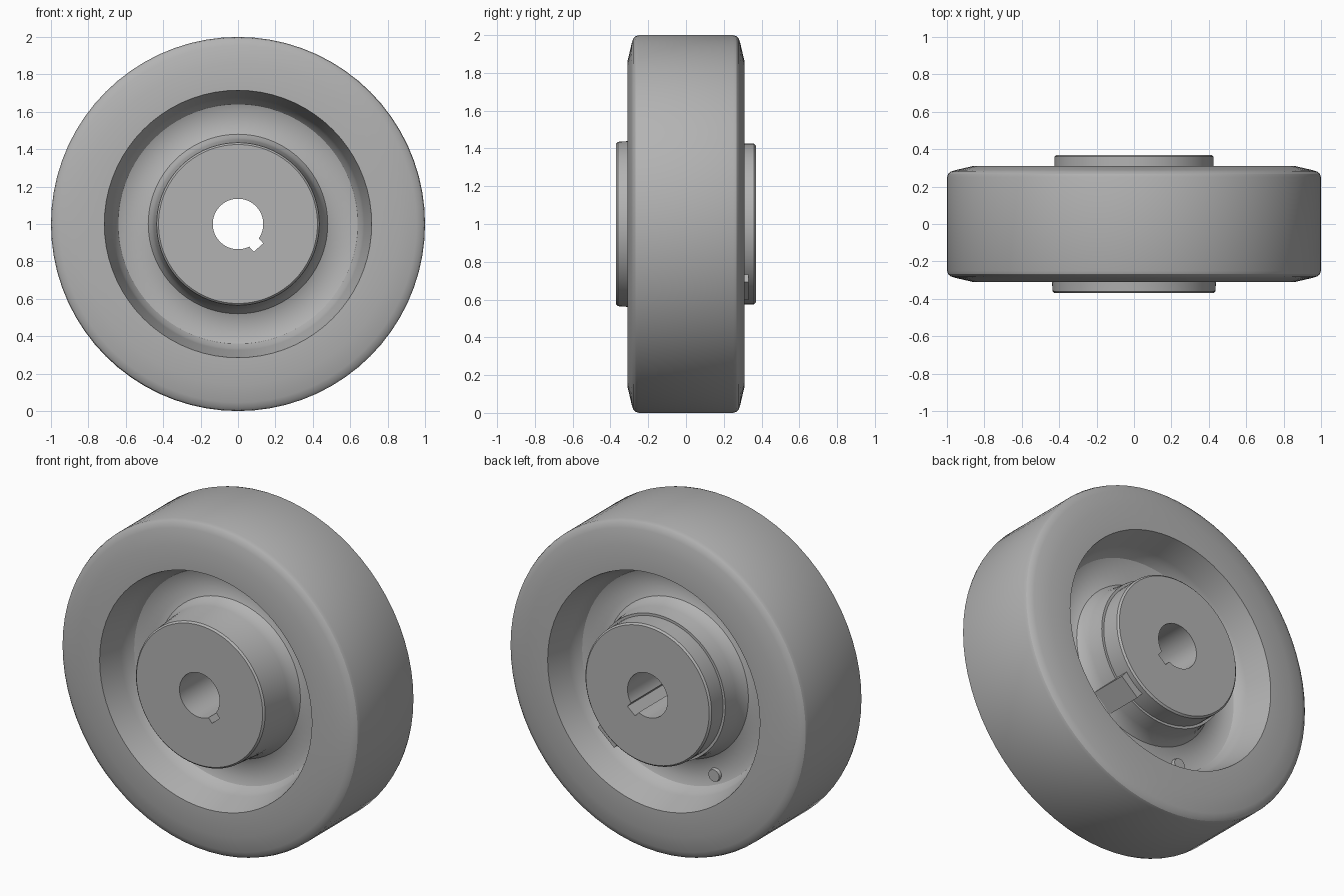
import bpy, bmesh, math
from mathutils import Matrix, Vector

cube = bpy.data.objects.get("Cube")
if cube:
    bpy.data.objects.remove(cube, do_unlink=True)

AXLE = Vector((0, 0, 1))
KEY_ANGLE = math.radians(-49)

grey = bpy.data.materials.new("plain_grey")
grey.use_nodes = True
colour = (0.45, 0.45, 0.45, 1)
grey.diffuse_color = colour
grey.node_tree.nodes["Principled BSDF"].inputs["Base Color"].default_value = colour


def finish(bm, name):
    bmesh.ops.recalc_face_normals(bm, faces=bm.faces)
    mesh = bpy.data.meshes.new(name)
    bm.to_mesh(mesh)
    bm.free()
    mesh.materials.append(grey)
    obj = bpy.data.objects.new(name, mesh)
    bpy.context.collection.objects.link(obj)
    return obj


def select(obj):
    bpy.ops.object.select_all(action='DESELECT')
    obj.select_set(True)
    bpy.context.view_layer.objects.active = obj


def lathe(name, profile, steps=72):
    """Spin a closed (radius, y) profile around the axle."""
    bm = bmesh.new()
    rings = []
    for i in range(steps):
        a = 2 * math.pi * i / steps
        rings.append([bm.verts.new((r * math.cos(a), y, 1 + r * math.sin(a)))
                      for r, y in profile])
    n = len(profile)
    for i in range(steps):
        a, b = rings[i], rings[(i + 1) % steps]
        for j in range(n):
            k = (j + 1) % n
            bm.faces.new((a[j], a[k], b[k], b[j]))
    return finish(bm, name)


def radial_block(name, r0, r1, width, y0, y1):
    """Box that points out from the axle along the keyway direction."""
    bm = bmesh.new()
    bmesh.ops.create_cube(bm, size=1)
    place = (Matrix.Translation(AXLE) @ Matrix.Rotation(-KEY_ANGLE, 4, 'Y')
             @ Matrix.Translation(((r0 + r1) / 2, (y0 + y1) / 2, 0))
             @ Matrix.Diagonal((r1 - r0, y1 - y0, width, 1)))
    bmesh.ops.transform(bm, matrix=place, verts=bm.verts)
    return finish(bm, name)


# Wheel body: bore, hub, web, recess wall and rounded rim in one section
hub_front = [(0.135, -0.37), (0.425, -0.37), (0.435, -0.36), (0.45, -0.16)]
hub_back = [(0.135, 0.37), (0.415, 0.37), (0.425, 0.36), (0.425, 0.25),
            (0.44, 0.25), (0.45, 0.16)]
web_to_rim = [(0.46, 0.115), (0.48, 0.085), (0.52, 0.07), (0.60, 0.07),
              (0.64, 0.085), (0.665, 0.12), (0.675, 0.16), (0.715, 0.31),
              (0.86, 0.31), (0.955, 0.288), (0.98, 0.28), (0.994, 0.268),
              (1.0, 0.25)]
front = hub_front + [(r, -y) for r, y in web_to_rim]
back = hub_back + web_to_rim
wheel = lathe("wheel_body", front + back[::-1])

# Keyway cut through the bore
cutter = radial_block("keyway_cutter", 0.05, 0.167, 0.068, -0.5, 0.5)
cutter.hide_render = True
cut = wheel.modifiers.new("keyway", 'BOOLEAN')
cut.operation = 'DIFFERENCE'
cut.solver = 'EXACT'
cut.object = cutter
select(wheel)
bpy.ops.object.modifier_apply(modifier=cut.name)
bpy.data.objects.remove(cutter, do_unlink=True)
bpy.ops.object.shade_smooth_by_angle(angle=math.radians(28))

# Flat pad on the rear of the hub, in line with the keyway
radial_block("hub_pad", 0.38, 0.47, 0.146, 0.06, 0.33)

# Small round fitting on the rear of the web
bm = bmesh.new()
bmesh.ops.create_cone(bm, cap_ends=True, segments=20, radius1=0.042,
                      radius2=0.036, depth=0.03,
                      matrix=Matrix.Translation((-0.25, 0.075, 0.47))
                      @ Matrix.Rotation(-math.pi / 2, 4, 'X'))
fitting = finish(bm, "web_fitting")
select(fitting)
bpy.ops.object.shade_smooth_by_angle(angle=math.radians(30))
